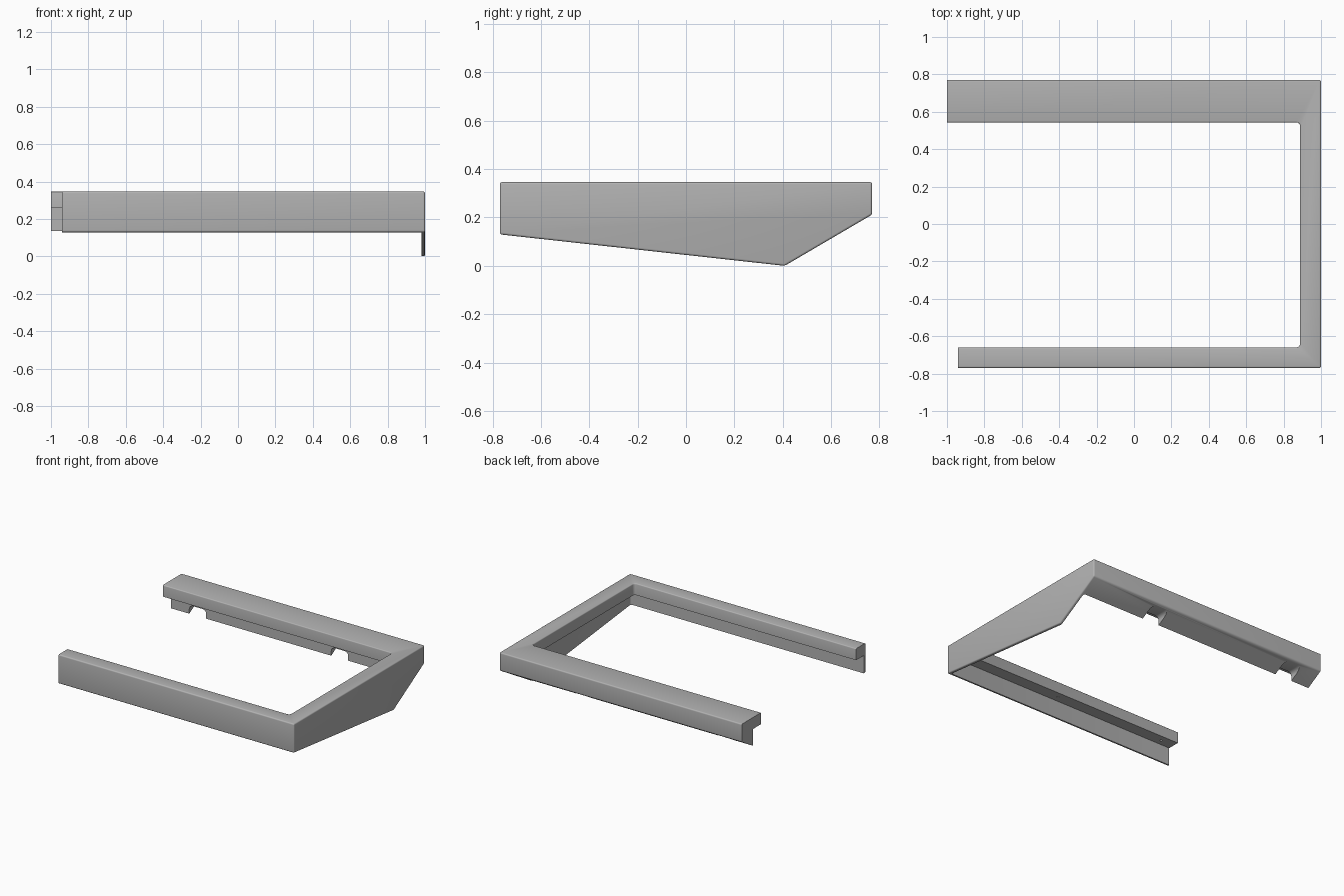
import bpy, bmesh
from mathutils import Vector

if "Cube" in bpy.data.objects:
    bpy.data.objects.remove(bpy.data.objects["Cube"])

TOP, SLAB, WALL = 0.346, 0.26, 0.02
scene = bpy.context.scene

grey = bpy.data.materials.new("plain grey")
grey.use_nodes = True
grey.diffuse_color = (0.45, 0.45, 0.45, 1)
grey.node_tree.nodes["Principled BSDF"].inputs["Base Color"].default_value = (0.45, 0.45, 0.45, 1)


def prism(name, points, direction, round_edge=None, radius=0.01):
    """Extrude a flat profile, then round the edges chosen by a rule."""
    bm = bmesh.new()
    face = bm.faces.new([bm.verts.new(p) for p in points])
    moved = bmesh.ops.extrude_face_region(bm, geom=[face])["geom"]
    bmesh.ops.translate(bm, vec=direction, verts=[v for v in moved if isinstance(v, bmesh.types.BMVert)])
    bmesh.ops.recalc_face_normals(bm, faces=bm.faces)
    if round_edge:
        chosen = [e for e in bm.edges if round_edge(*(v.co for v in e.verts))]
        bmesh.ops.bevel(bm, geom=chosen, offset=radius, segments=4, profile=0.5, affect='EDGES')
    mesh = bpy.data.meshes.new(name)
    bm.to_mesh(mesh)
    bm.free()
    mesh.materials.append(grey)
    obj = bpy.data.objects.new(name, mesh)
    scene.collection.objects.link(obj)
    return obj


def box(name, low, high, round_edge=None, radius=0.01):
    (x0, y0, z0), (x1, y1, z1) = low, high
    base = [(x0, y0, z0), (x1, y0, z0), (x1, y1, z0), (x0, y1, z0)]
    return prism(name, base, Vector((0, 0, z1 - z0)), round_edge, radius)


def upright_inner(a, b):
    return abs(a.z - b.z) > 0.1 and a.x > 0


# Solid outer body from its side profile, with softened outer edges
side = [(-0.77, 0.13), (0.408, 0), (0.77, 0.212), (0.77, TOP), (-0.77, TOP)]
frame = prism("frame", [(-1, y, z) for y, z in side], Vector((2, 0, 0)),
              lambda a, b: max(a.x, b.x) > 0, 0.009)

# Cutters: central opening, hollow under the top slab, shorter front rail
cutters = [
    box("opening_cutter", (-1.2, -0.66, -0.2), (0.888, 0.543, 0.6), upright_inner, 0.02),
    box("hollow_cutter", (-1.2, -0.77 + WALL, -0.2), (1 - WALL, 0.64, SLAB), upright_inner, 0.015),
    box("front_end_cutter", (-1.2, -0.9, -0.2), (-0.94, 0, 0.6)),
]

# Rounded notches under the back rail
for x in (-0.78, 0.39):
    cutters.append(box("notch_cutter", (x - 0.07, 0.6, -0.2), (x + 0.07, 0.9, 0.2),
                       lambda a, b: min(a.z, b.z) > 0 and abs(a.y - b.y) > 0.1, 0.03))

# Small fixing holes under the front rail
for x in (-0.83, 0.08):
    bm = bmesh.new()
    bmesh.ops.create_cone(bm, cap_ends=True, segments=16, radius1=0.008, radius2=0.008, depth=0.08)
    bmesh.ops.translate(bm, vec=(x, -0.705, SLAB), verts=bm.verts)
    mesh = bpy.data.meshes.new("hole_cutter")
    bm.to_mesh(mesh)
    bm.free()
    mesh.materials.append(grey)
    hole = bpy.data.objects.new("hole_cutter", mesh)
    scene.collection.objects.link(hole)
    cutters.append(hole)

bpy.ops.object.select_all(action='DESELECT')
bpy.context.view_layer.objects.active = frame
frame.select_set(True)
for cutter in cutters:
    cutter.hide_render = True
    mod = frame.modifiers.new("cut", 'BOOLEAN')
    mod.operation, mod.solver, mod.object = 'DIFFERENCE', 'EXACT', cutter
    bpy.ops.object.modifier_apply(modifier=mod.name)
    bpy.data.objects.remove(cutter)

# Soften the inner top rim
bm = bmesh.new()
bm.from_mesh(frame.data)
bmesh.ops.remove_doubles(bm, verts=bm.verts, dist=0.0001)
rim = []
for e in bm.edges:
    mid = (e.verts[0].co + e.verts[1].co) / 2
    flat = all(v.co.z > TOP - 0.001 for v in e.verts)
    if flat and -0.67 < mid.y < 0.55 and mid.x < 0.9 and e.calc_face_angle(0) > 1:
        rim.append(e)
bmesh.ops.bevel(bm, geom=rim, offset=0.007, segments=3, profile=0.5, affect='EDGES')
bm.to_mesh(frame.data)
bm.free()
bpy.ops.object.shade_smooth_by_angle(angle=0.6)
